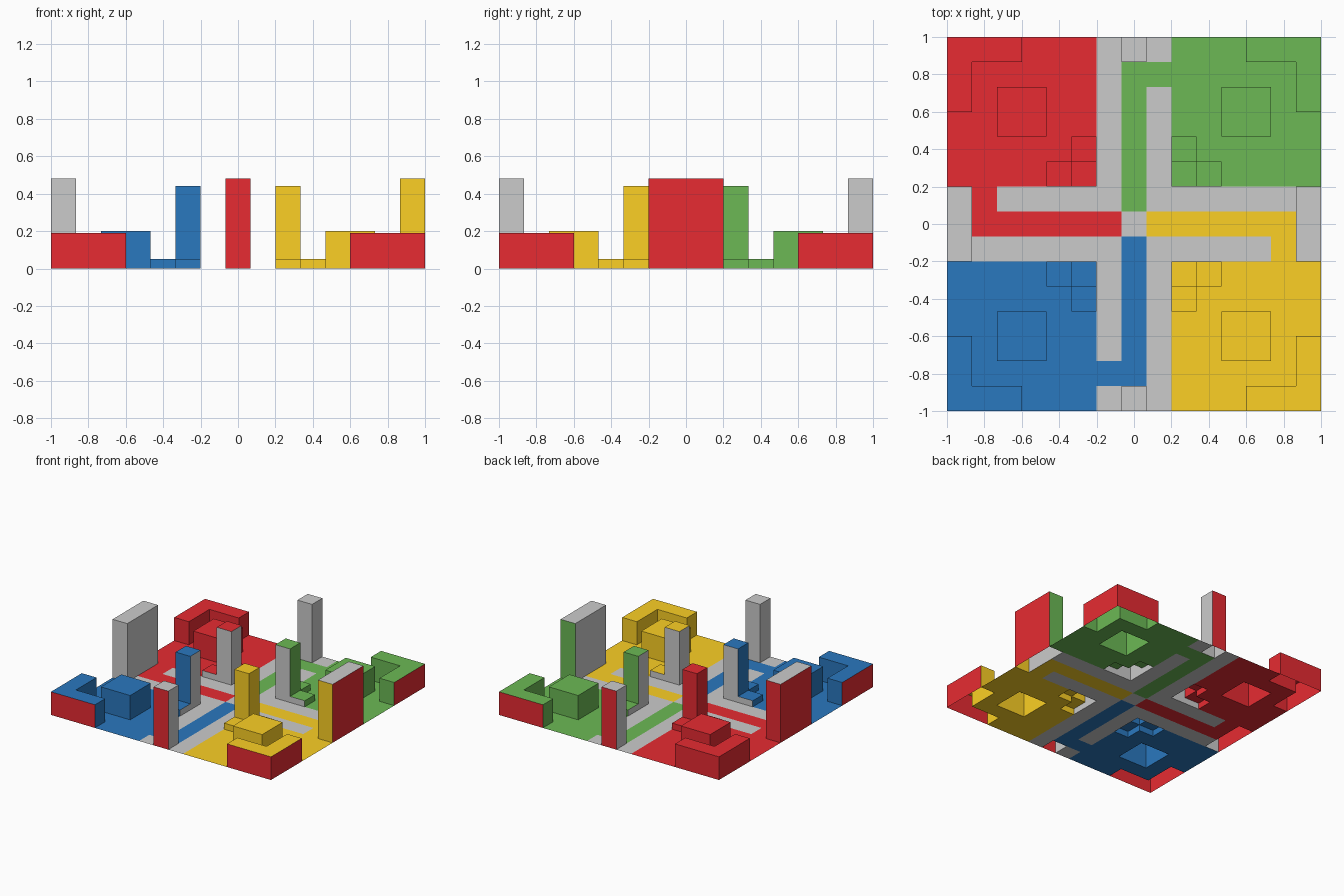
import bpy, bmesh

if "Cube" in bpy.data.objects:
    bpy.data.objects.remove(bpy.data.objects["Cube"])

N = 15                # cells per side
S = 2.0 / N           # cell size
GREY, RED, BLUE, GREEN, YELLOW = range(5)


def material(name, rgb):
    m = bpy.data.materials.new(name)
    m.diffuse_color = (*rgb, 1)
    m.use_nodes = True
    m.node_tree.nodes["Principled BSDF"].inputs["Base Color"].default_value = m.diffuse_color
    return m


mats = [None,
        material("red", (0.80, 0.024, 0.032)),
        material("blue", (0.023, 0.188, 0.52)),
        material("green", (0.149, 0.485, 0.09)),
        material("yellow", (0.973, 0.631, 0.018))]

# Colour of every cell: grey cross, coloured corner yards, coloured home lanes
colour = {(i, j): GREY for i in range(N) for j in range(N)}
for i in range(6):
    for j in range(6):
        colour[i, j] = BLUE
        colour[i, j + 9] = RED
        colour[i + 9, j] = YELLOW
        colour[i + 9, j + 9] = GREEN
for k in range(1, 7):
    colour[k, 7] = RED
    colour[14 - k, 7] = YELLOW
    colour[7, k] = BLUE
    colour[7, 14 - k] = GREEN
colour.update({(1, 8): RED, (13, 6): YELLOW, (6, 1): BLUE, (8, 13): GREEN})


def mirrored(cells):
    return {c for i, j in cells
            for c in ((i, j), (14 - i, j), (i, 14 - j), (14 - i, 14 - j))}


# Raised parts: cells and height
parts = {
    "corner_walls": (mirrored([(0, 0), (1, 0), (2, 0), (0, 1), (0, 2)]), 0.19),
    "yard_blocks": (mirrored([(2, 2), (3, 2), (2, 3), (3, 3)]), 0.20),
    "low_steps": (mirrored([(5, 4), (4, 5)]), 0.05),
    "inner_towers": (mirrored([(5, 5)]), 0.44),
    "edge_towers": (mirrored([(0, 6), (0, 7), (7, 0)]), 0.48),
}
height = {c: 0.0 for c in colour}
for cells, h in parts.values():
    for c in cells:
        height[c] = h
parts["board_floor"] = ({c for c in colour if height[c] == 0}, 0.0)


def wall_colour(name, cell, nb):
    """Walls take the neighbouring floor colour; the rim is red."""
    if nb not in colour:
        return RED
    # edge towers are grey towards the lanes
    if name == "edge_towers" and (6 <= nb[1] <= 8 or cell[0] == 7 or nb == (0, 5)):
        return GREY
    return colour[nb]


def build(name, cells, h):
    """Separate tiles: a top each, and walls down to lower neighbours."""
    bm = bmesh.new()

    def face(points, col):
        f = bm.faces.new([bm.verts.new((x * S - 1, y * S - 1, z)) for x, y, z in points])
        f.material_index = col

    for i, j in sorted(cells):
        ring = [(i, j), (i + 1, j), (i + 1, j + 1), (i, j + 1)]
        face([(x, y, h) for x, y in ring], colour[i, j])
        for k, (dx, dy) in enumerate([(0, -1), (1, 0), (0, 1), (-1, 0)]):
            nb = (i + dx, j + dy)
            low = height.get(nb, 0.0)
            if low < h:
                a, b = ring[k], ring[(k + 1) % 4]
                face([(*a, low), (*b, low), (*b, h), (*a, h)],
                     wall_colour(name, (i, j), nb))
    me = bpy.data.meshes.new(name)
    for m in mats:
        me.materials.append(m)
    bm.to_mesh(me)
    bm.free()
    bpy.context.collection.objects.link(bpy.data.objects.new(name, me))


for name, (cells, h) in parts.items():
    build(name, cells, h)
